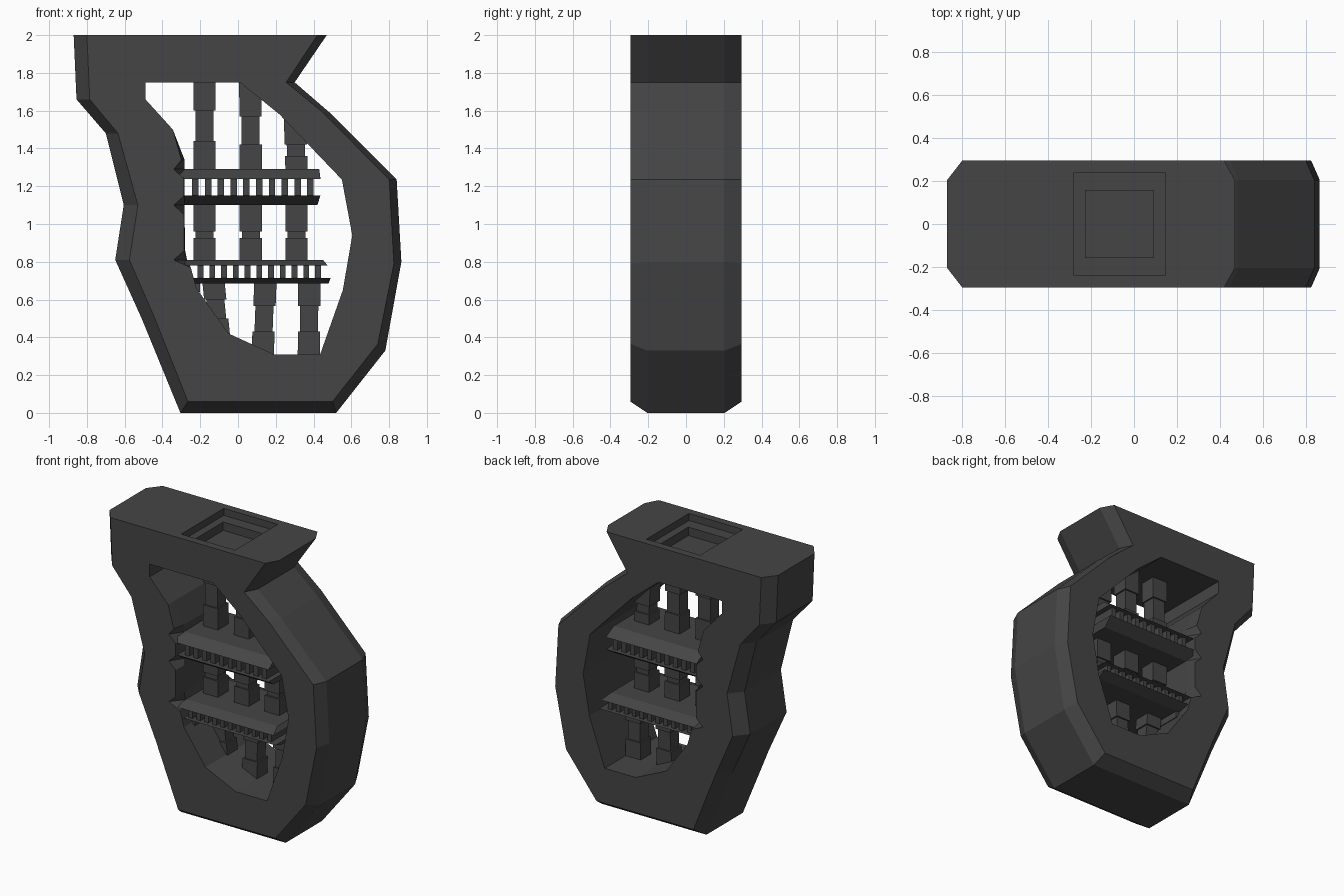
import bpy, bmesh
from mathutils import Vector

if "Cube" in bpy.data.objects:
    bpy.data.objects.remove(bpy.data.objects["Cube"])

mat = bpy.data.materials.new("dark grey")
mat.diffuse_color = (0.06, 0.06, 0.06, 1)
mat.use_nodes = True
mat.node_tree.nodes["Principled BSDF"].inputs["Base Color"].default_value = mat.diffuse_color


def finish(bm, name):
    bmesh.ops.recalc_face_normals(bm, faces=bm.faces)
    me = bpy.data.meshes.new(name)
    bm.to_mesh(me)
    bm.free()
    me.materials.append(mat)
    ob = bpy.data.objects.new(name, me)
    bpy.context.collection.objects.link(ob)
    return ob


def frustum(bm, lo, hi):
    """Block between two level rectangles, each (x0, x1, y half depth, z)."""
    rings = []
    for x0, x1, y, z in (lo, hi):
        rings.append([bm.verts.new(p) for p in
                      ((x0, -y, z), (x1, -y, z), (x1, y, z), (x0, y, z))])
    a, b = rings
    bm.faces.new(a[::-1])
    bm.faces.new(b)
    for i in range(4):
        j = (i + 1) % 4
        bm.faces.new((a[i], a[j], b[j], b[i]))


# Frame: (x, z) of the flat front outline and of the wider middle outline
face_outline = [(-.80, 2), (-.785, 1.66), (-.635, 1.48), (-.53, 1.10), (-.575, .81),
                (-.44, .50), (-.265, .06), (.50, .06), (.74, .365), (.825, .79),
                (.80, 1.235), (.45, 1.59), (.255, 1.75), (.42, 2)]
mid_outline = [(-.87, 2), (-.855, 1.66), (-.70, 1.48), (-.605, 1.10), (-.65, .81),
               (-.51, .50), (-.305, 0), (.52, 0), (.78, .33), (.865, .80),
               (.84, 1.235), (.485, 1.59), (.30, 1.75), (.47, 2)]
# Window outline, with three small notches on its left edge
hole_rest = [(-.28, .86), (-.22, .66), (-.05, .42), (.19, .31), (.435, .31),
             (.555, .65), (.605, .94), (.55, 1.235), (.22, 1.58), (.01, 1.75),
             (-.49, 1.75), (-.49, 1.66), (-.345, 1.50)]
notch_z = [1.34, 1.29, 1.24, 1.15, 1.10, 1.05]
notch_x = [-.30, -.34, -.285, -.285, -.34, -.285]
hole_face = [(-.34, .81)] + [(-.25, .77)] + hole_rest[1:] + list(zip(notch_x, notch_z)) + [(-.285, .86)]
hole_mid = [(-.27, .81)] + [(-.25, .77)] + hole_rest[1:] + [(-.283, z) for z in notch_z] + [(-.28, .86)]

Y, YM = .295, .205
bm = bmesh.new()


def ring(points, y):
    return [bm.verts.new((x, y, z)) for x, z in points]


def bridge(a, b):
    for i in range(len(a)):
        j = (i + 1) % len(a)
        bm.faces.new((a[i], a[j], b[j], b[i]))


outer = [ring(p, y) for p, y in ((face_outline, -Y), (mid_outline, -YM),
                                 (mid_outline, YM), (face_outline, Y))]
inner = [ring(p, y) for p, y in ((hole_face, -Y), (hole_mid, -YM),
                                 (hole_mid, YM), (hole_face, Y))]
for rings in (outer, inner):
    for a, b in zip(rings, rings[1:]):
        bridge(a, b)
for k, n in ((0, -1), (3, 1)):
    loops = []
    for r in (outer[k], inner[k]):
        loops += [bm.edges.get((r[i - 1], r[i])) for i in range(len(r))]
    bmesh.ops.triangle_fill(bm, use_beauty=True, use_dissolve=False,
                            edges=loops, normal=Vector((0, n, 0)))
frame = finish(bm, "frame")

# Stepped square socket in the top
for name, x0, x1, y, z in (("socket_upper_cutter", -.28, .145, .24, 1.95),
                           ("socket_lower_cutter", -.225, .09, .155, 1.89)):
    bm = bmesh.new()
    frustum(bm, (x0, x1, y, z), (x0, x1, y, 2.1))
    cutter = finish(bm, name)
    cutter.hide_render = True
    cutter.hide_set(True)
    mod = frame.modifiers.new(name, 'BOOLEAN')
    mod.operation = 'DIFFERENCE'
    mod.solver = 'EXACT'
    mod.object = cutter


# Shelves: two bevelled slabs with a row of slats between
def shelf(name, x0, ends, levels, slats):
    z0, z1, z2, z3 = levels
    e0, e1, e2, e3 = ends
    bm = bmesh.new()
    frustum(bm, (x0, e0, .20, z0), (x0, e1, .28, z1))
    frustum(bm, (x0, e2, .28, z2), (x0, e3, .20, z3))
    left = x0 + .05
    step = (e2 - .02 - left) / slats
    for i in range(slats):
        x = left + (i + .5) * step
        frustum(bm, (x - step * .25, x + step * .25, .25, z1 - .005),
                (x - step * .25, x + step * .25, .25, z2 + .005))
    finish(bm, name)


shelf("upper_shelf", -.31, (.42, .437, .437, .43), (1.10, 1.152, 1.238, 1.29), 10)
shelf("lower_shelf", -.28, (.48, .49, .475, .45), (.685, .715, .78, .81), 11)


# Posts: square blocks with a thinner middle, optionally leaning
def post(name, x_bot, x_top, z0, z1, za, zb):
    bm = bmesh.new()

    def block(a, b, h):
        def cx(z):
            return x_bot + (x_top - x_bot) * (z - z0) / (z1 - z0)
        frustum(bm, (cx(a) - h, cx(a) + h, h, a), (cx(b) - h, cx(b) + h, h, b))
    block(z0, za, .059)
    block(za, zb, .048)
    block(zb, z1, .059)
    finish(bm, name)


for i, (xb, xt) in enumerate(((-.177, -.177), (.068, .065), (.31, .30))):
    za, zb = ((1.44, 1.60), (1.42, 1.57), (1.36, 1.42))[i]
    post(f"upper_post_{i + 1}", xb, xt, 1.28, (1.77, 1.77, 1.62)[i], za, zb)
for i, x in enumerate((-.177, .068, .31)):
    post(f"middle_post_{i + 1}", x, x, .80, 1.11, .925, .96)
for i, (xb, xt) in enumerate(((-.10, -.13), (.13, .145), (.375, .378))):
    post(f"lower_post_{i + 1}", xb, xt, (.40, .29, .29)[i], .695,
         (.50, .43, .43)[i], (.60, .565, .565)[i])

# Small block under the left end of the lower shelf
bm = bmesh.new()
frustum(bm, (-.25, -.20, .2, .64), (-.25, -.20, .2, .70))
finish(bm, "shelf_bracket")
